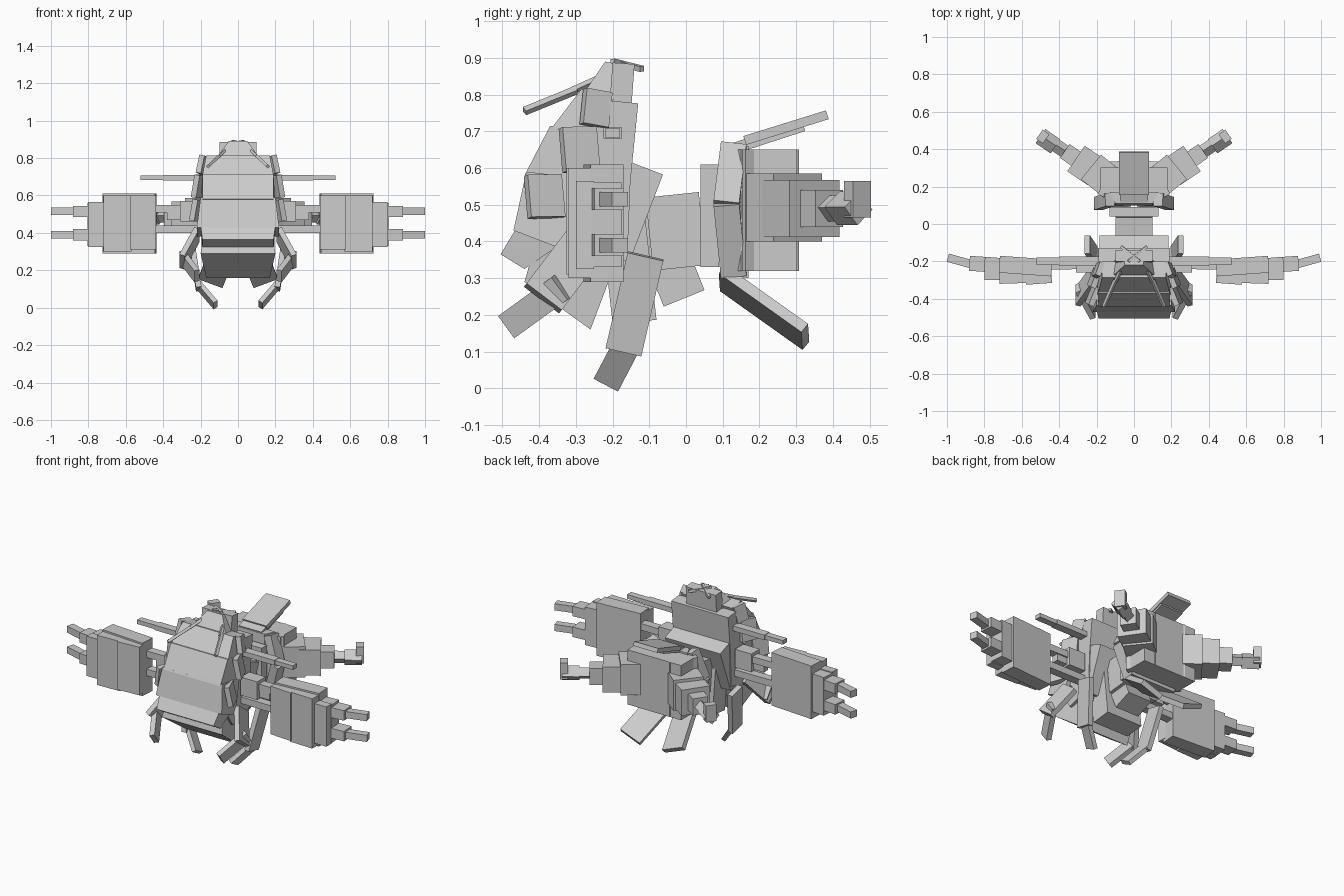
import bpy
import bmesh
from mathutils import Vector

old_cube = bpy.data.objects.get("Cube")
if old_cube:
    bpy.data.objects.remove(old_cube, do_unlink=True)

GREY = (0.6, 0.6, 0.6, 1.0)
grey = bpy.data.materials.new("plain_grey")
grey.use_nodes = True
grey.diffuse_color = GREY
for node in grey.node_tree.nodes:
    if node.type == "BSDF_PRINCIPLED":
        node.inputs["Base Color"].default_value = GREY

ACROSS_X = Vector((1, 0, 0))
ACROSS_Y = Vector((0, 1, 0))
ROLLED = Vector((-.5, .8, .8))
FLARED = Vector((-.4, 1, 0))
OUTER_EDGE_UP = Vector((1, 0, .35))


def finish(name, bm, mirrored):
    """Turn a bmesh into a flat-shaded object, mirrored over x if asked."""
    bmesh.ops.recalc_face_normals(bm, faces=bm.faces[:])
    mesh = bpy.data.meshes.new(name)
    bm.to_mesh(mesh)
    bm.free()
    mesh.materials.append(grey)
    obj = bpy.data.objects.new(name, mesh)
    bpy.context.collection.objects.link(obj)
    if mirrored:
        mirror = obj.modifiers.new("mirror", "MIRROR")
        mirror.use_axis[0] = True
        mirror.use_mirror_merge = False
    return obj


def bar(name, start, end, width, depth, across=ACROSS_X, mirrored=False):
    """Box running from start to end; width is measured along 'across'."""
    start, end = Vector(start), Vector(end)
    along = (end - start).normalized()
    side = (across - along * across.dot(along)).normalized()
    third = along.cross(side)
    bm = bmesh.new()
    bmesh.ops.create_cube(bm, size=1)
    for v in bm.verts:
        v.co = ((start + end) / 2 + along * v.co.z * (end - start).length
                + side * v.co.x * width + third * v.co.y * depth)
    return finish(name, bm, mirrored)


def prism(name, outline, half_widths):
    """Side outline (y, z) spread over x with a half width for each corner."""
    bm = bmesh.new()
    rings = [[bm.verts.new((s * w, y, z)) for (y, z), w in zip(outline, half_widths)]
             for s in (-1, 1)]
    for ring in rings:
        bm.faces.new(ring)
    count = len(outline)
    for i in range(count):
        j = (i + 1) % count
        bm.faces.new((rings[0][i], rings[0][j], rings[1][j], rings[1][i]))
    return finish(name, bm, False)


def limb(name, start, end, width, depth, across=ACROSS_Y):
    """Mirrored box whose width normally runs front to back."""
    return bar(name, start, end, width, depth, across, True)


def block(name, low, high):
    """Mirrored upright box between two corners."""
    low, high = Vector(low), Vector(high)
    mid = (low + high) / 2
    size = high - low
    return limb(name, (low.x, mid.y, mid.z), (high.x, mid.y, mid.z), size.y, size.z)


# Head with its rear plates
prism("head", [(-.22, .89), (-.17, .88), (-.2, .78), (-.275, .81)], [.05, .05, .11, .11])
bar("crown_plate", (0, -.17, .885), (0, -.18, .75), .2, .06)
bar("neck_plate", (0, -.17, .78), (0, -.19, .58), .38, .08)

# Overlapping chest armour
prism("brow_plate", [(-.285, .815), (-.365, .71), (-.24, .69), (-.2, .8)],
      [.17, .19, .19, .17])
prism("upper_chest_plate", [(-.37, .715), (-.44, .58), (-.3, .55), (-.24, .7)],
      [.19, .19, .2, .19])
prism("middle_chest_plate", [(-.435, .59), (-.47, .43), (-.34, .38), (-.27, .57)],
      [.2, .22, .22, .2])
prism("lower_chest_plate", [(-.46, .44), (-.505, .365), (-.44, .325), (-.3, .42)],
      [.2, .19, .19, .2])
prism("chest_core", [(-.22, .73), (-.15, .6), (-.16, .35), (-.32, .3), (-.4, .42), (-.3, .65)],
      [.19] * 6)

# Belly segments fanned below the chest
prism("front_belly", [(-.4, .43), (-.44, .29), (-.26, .16), (-.17, .4)], [.18, .2, .17, .17])
bar("middle_belly", (0, -.17, .45), (0, -.14, .18), .24, .12)
bar("rear_belly", (0, -.1, .48), (0, -.005, .245), .16, .12)

# Back shell and waist
bar("back_shell", (0, -.135, .61), (0, -.235, .35), .37, .155)
bar("waist", (0, -.1, .42), (0, .045, .435), .2, .2)
bar("waist_collar", (0, .065, .61), (0, .065, .33), .26, .05)

# Thin plates along both flanks, flared toward the front
for label, top, bottom, size in (
        ("brow", (.18, -.24, .81), (.2, -.25, .715), .075),
        ("upper", (.2, -.295, .71), (.22, -.285, .59), .1),
        ("middle", (.21, -.39, .58), (.23, -.38, .465), .1)):
    limb(label + "_flank", top, bottom, size, .03, FLARED)

# Antennae and short crest horns
limb("antenna_base", (.05, -.2, .86), (.1, -.31, .81), .015, .015)
limb("antenna_tip", (.1, -.3, .812), (.16, -.44, .755), .018, .016)
limb("crest_horn", (-.03, -.2, .89), (.07, -.12, .87), .015, .015)

# Walking legs
limb("front_leg_upper", (.22, -.28, .39), (.3, -.39, .245), .03, .12, ACROSS_X)
limb("front_leg_lower", (.3, -.34, .275), (.22, -.485, .17), .03, .075, ACROSS_X)
limb("rear_leg_upper", (.25, -.11, .36), (.21, -.17, .1), .03, .1, ACROSS_X)
limb("rear_leg_lower", (.21, -.16, .12), (.12, -.215, .015), .025, .075, ACROSS_X)

# Feelers and rods carrying the fore arms
limb("feeler", (.15, -.2, .695), (.4, -.2, .695), .05, .03)
limb("feeler_tip", (.38, -.2, .695), (.52, -.2, .695), .04, .025)
for label, height in (("upper", .53), ("lower", .42)):
    limb(label + "_arm_rod", (.15, -.215, height), (.63, -.22, height), .05, .04)
block("arm_shoulder", (.2, -.26, .46), (.31, -.18, .57))
block("arm_elbow", (.3, -.24, .47), (.38, -.2, .53))

# Broad fore arms made of layered plates
limb("arm_plate", (.44, -.235, .45), (.72, -.215, .45), .09, .32)
limb("arm_plate_outer", (.68, -.225, .445), (.8, -.215, .445), .08, .23)
limb("arm_guard", (.44, -.285, .455), (.58, -.295, .455), .06, .29)
limb("arm_guard_middle", (.57, -.28, .45), (.72, -.285, .45), .07, .3)
limb("arm_guard_outer", (.7, -.275, .445), (.8, -.275, .445), .05, .24)
for label, height in (("upper", .515), ("lower", .39)):
    limb(label + "_finger", (.74, -.22, height), (.88, -.21, height), .08, .06)
    limb(label + "_finger_tip", (.87, -.215, height), (.995, -.18, height), .045, .04)

# Rear body with bent side plates
prism("rear_collar", [(.11, .66), (.17, .66), (.17, .3), (.1, .31)], [.1, .13, .15, .1])
limb("collar_plate_upper", (.13, .13, .66), (.19, .11, .5), .07, .05)
limb("collar_plate_lower", (.19, .11, .505), (.13, .13, .31), .07, .05)
bar("rear_hub", (0, .15, .485), (0, .303, .485), .36, .33)
bar("tail_fin_base", (0, .12, .65), (0, .32, .715), .15, .03)
bar("tail_fin", (0, .16, .675), (0, .385, .745), .16, .025)
limb("lower_fin", (.08, .1, .3), (.145, .325, .14), .14, .03, OUTER_EDGE_UP)

# Rear arms stepping down to rolled claws
limb("rear_arm_root", (.06, .18, .485), (.15, .235, .485), .17, .33)
limb("rear_arm_upper", (.1, .2, .493), (.23, .305, .493), .17, .185)
limb("rear_arm_lower", (.2, .275, .49), (.31, .35, .49), .165, .155)
limb("rear_arm_elbow", (.29, .335, .49), (.37, .39, .49), .09, .1)
limb("rear_arm_wrist", (.35, .375, .49), (.44, .435, .49), .05, .05, ROLLED)
limb("rear_arm_hand", (.42, .415, .49), (.5, .47, .49), .065, .065, ROLLED)
limb("rear_arm_claw", (.47, .455, .515), (.505, .48, .515), .06, .1)
